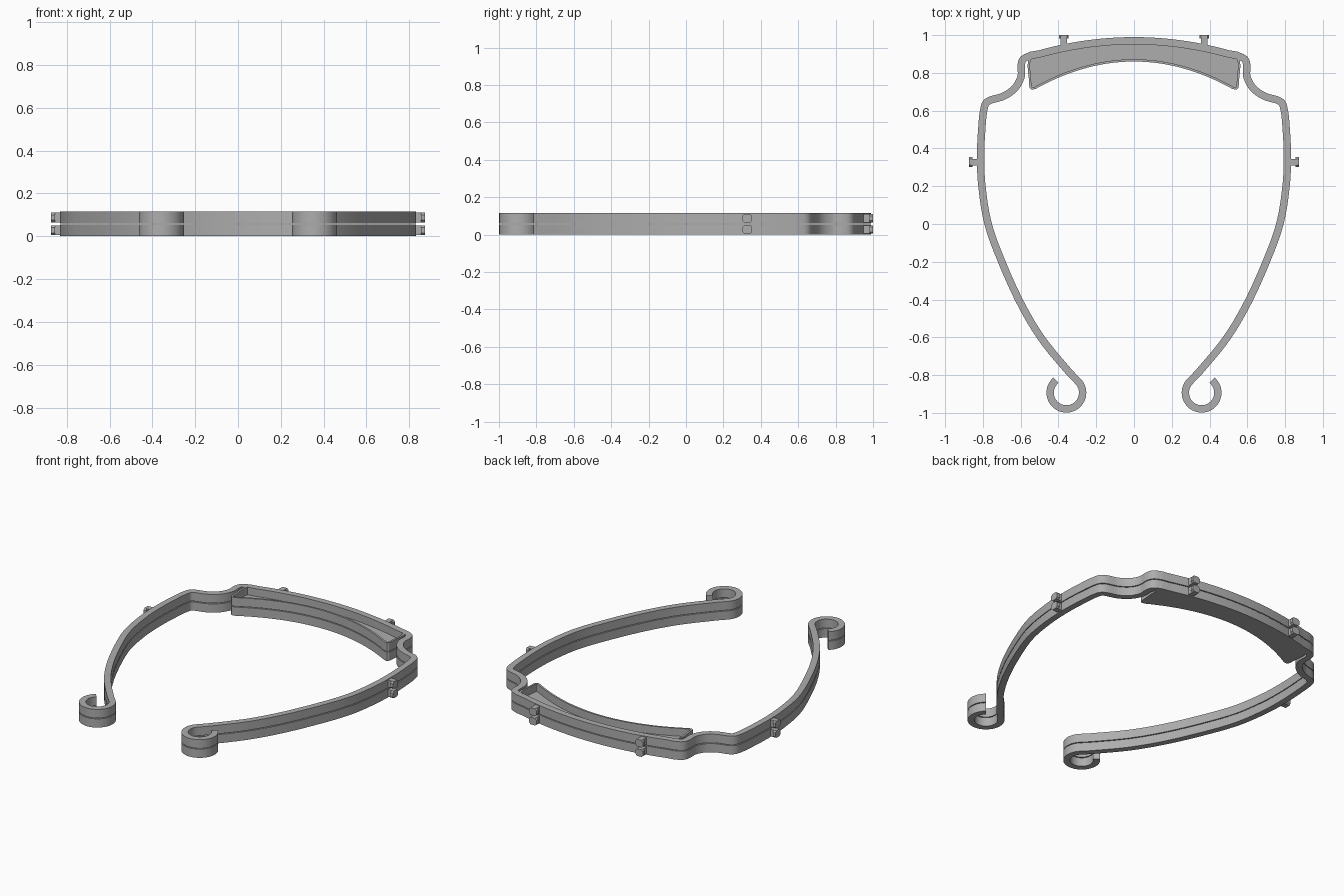
import bpy, bmesh, math
from mathutils import Vector

cube = bpy.data.objects.get("Cube")
if cube:
    bpy.data.objects.remove(cube, do_unlink=True)

grey = bpy.data.materials.new("plain grey")
grey.use_nodes = True
COLOUR = (0.42, 0.42, 0.42, 1)
grey.diffuse_color = COLOUR
grey.node_tree.nodes["Principled BSDF"].inputs["Base Color"].default_value = COLOUR

HEIGHT = 0.055
LAYERS = {"lower": 0.0, "upper": 0.06}


def finish(name, bm, smooth=True):
    bmesh.ops.recalc_face_normals(bm, faces=bm.faces[:])
    mesh = bpy.data.meshes.new(name)
    bm.to_mesh(mesh)
    bm.free()
    obj = bpy.data.objects.new(name, mesh)
    bpy.context.collection.objects.link(obj)
    mesh.materials.append(grey)
    if smooth:
        bpy.ops.object.select_all(action='DESELECT')
        obj.select_set(True)
        bpy.context.view_layer.objects.active = obj
        bpy.ops.object.shade_smooth_by_angle(angle=math.radians(30))
    return obj


def strip(name, side_a, side_b, z0, z1):
    """Solid slab between two matching plan curves."""
    bm = bmesh.new()
    rings = [[bm.verts.new((p.x, p.y, z)) for p, z in ((a, z0), (b, z0), (b, z1), (a, z1))]
             for a, b in zip(side_a, side_b)]
    for r, s in zip(rings, rings[1:]):
        for i in range(4):
            j = (i + 1) % 4
            bm.faces.new((r[i], r[j], s[j], s[i]))
    bm.faces.new(rings[0])
    bm.faces.new(rings[-1])
    return finish(name, bm)


def ribbon(name, path, width, z0, z1):
    """Band of constant width along a plan path."""
    a, b = [], []
    for i, p in enumerate(path):
        d = (path[min(i + 1, len(path) - 1)] - path[max(i - 1, 0)]).normalized()
        n = Vector((-d.y, d.x)) * width / 2
        a.append(p + n)
        b.append(p - n)
    return strip(name, a, b, z0, z1)


def spline(points, steps=8):
    """Catmull-Rom curve through the points."""
    pts = [Vector(p) for p in points]
    pts = [2 * pts[0] - pts[1]] + pts + [2 * pts[-1] - pts[-2]]
    out = []
    for p0, p1, p2, p3 in zip(pts, pts[1:], pts[2:], pts[3:]):
        for k in range(steps):
            t = k / steps
            out.append(0.5 * (2 * p1 + (p2 - p0) * t + (2 * p0 - 5 * p1 + 4 * p2 - p3) * t * t
                              + (3 * p1 - p0 - 3 * p2 + p3) * t ** 3))
    return out + [pts[-2]]


def mirrored(half):
    """Complete a path that ends on the centre line."""
    return half + [Vector((-p.x, p.y)) for p in reversed(half[:-1])]


def box(bm, centre, along, length, width, z0, z1):
    side = Vector((-along.y, along.x))
    corners = [centre + along * u * length / 2 + side * v * width / 2
               for u, v in ((-1, -1), (1, -1), (1, 1), (-1, 1))]
    low = [bm.verts.new((c.x, c.y, z0)) for c in corners]
    top = [bm.verts.new((c.x, c.y, z1)) for c in corners]
    bm.faces.new(low)
    bm.faces.new(top)
    for i in range(4):
        j = (i + 1) % 4
        bm.faces.new((low[i], low[j], top[j], top[i]))


def peg(name, x, y, along, z):
    """Short stem with a wider, clipped-corner head."""
    foot, along = Vector((x, y)), Vector(along)
    bm = bmesh.new()
    box(bm, foot + along * 0.035, along, 0.018, 0.052, z + 0.005, z + HEIGHT - 0.005)
    edges = [e for e in bm.edges
             if abs((e.verts[0].co - e.verts[1].co).xy.normalized().dot(along)) > 0.9]
    bmesh.ops.bevel(bm, geom=edges, offset=0.01, segments=1, affect='EDGES')
    box(bm, foot + along * 0.01, along, 0.04, 0.034, z + 0.005, z + HEIGHT - 0.005)
    finish(name, bm, smooth=False)


# Plan of the headband: hook, long arm, S-bend and bowed front
hook_centre = Vector((0.358, -0.893))
hook = []
for k in range(40):
    ang = math.radians(50 - 273 * k / 39)
    hook.append(hook_centre + 0.086 * Vector((math.cos(ang), math.sin(ang))))
arm = spline([hook[-1], (0.36, -0.765), (0.49, -0.605), (0.60, -0.42), (0.70, -0.2),
              (0.772, 0), (0.805, 0.2), (0.812, 0.36), (0.806, 0.5), (0.795, 0.605),
              (0.772, 0.65), (0.69, 0.677), (0.63, 0.72), (0.598, 0.78),
              (0.597, 0.84), (0.585, 0.873), (0.545, 0.893)])
front = [Vector((x, 0.97 - x * x / 3.6)) for x in (0.5 * (1 - k / 20) for k in range(21))]
band_path = mirrored(hook + arm[1:] + front)

# Plan of the shallow tray behind the bowed front
N = 24
tray_inner = [Vector((x, 0.866 - 0.53 * x * x)) for x in (0.525 * (1 - k / N) for k in range(N + 1))]
tray_corner = spline([(0.55, 0.875), (0.557, 0.84), (0.551, 0.77), (0.546, 0.722), tray_inner[0]], 4)
wall_path = mirrored(tray_corner + tray_inner[1:])
floor_inner = [Vector((0.555, 0.84)), Vector((0.545, 0.72))] + tray_inner
floor_outer = [Vector((p.x, 0.958 - p.x * p.x / 3.6)) for p in floor_inner]

for layer, z in LAYERS.items():
    ribbon(layer + "_headband", band_path, 0.039, z, z + HEIGHT)
    ribbon(layer + "_tray_wall", wall_path, 0.012, z, z + HEIGHT)
    strip(layer + "_tray_floor", mirrored(floor_inner), mirrored(floor_outer), z, z + 0.006)
    for side, s in (("left", 1), ("right", -1)):
        peg(f"{layer}_{side}_front_peg", s * 0.372, 0.956, (0, 1), z)
        peg(f"{layer}_{side}_side_peg", s * 0.829, 0.328, (s, 0), z)
